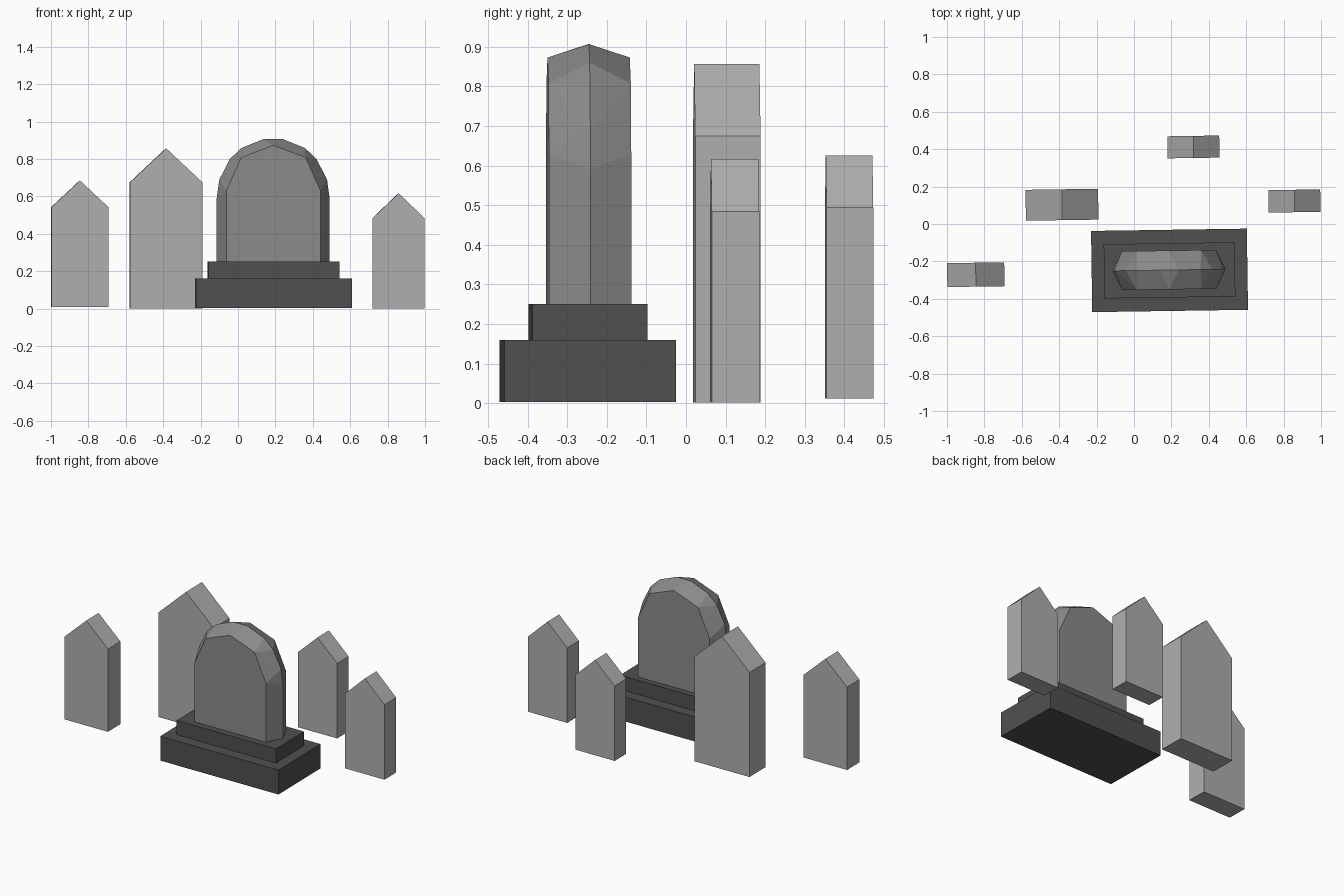
import bpy, bmesh, math

if "Cube" in bpy.data.objects:
    bpy.data.objects.remove(bpy.data.objects["Cube"])

TURN = math.radians(0.85)  # the whole plot is turned very slightly


def material(name, v):
    m = bpy.data.materials.new(name)
    m.diffuse_color = (v, v, v, 1)
    m.use_nodes = True
    m.node_tree.nodes["Principled BSDF"].inputs["Base Color"].default_value = m.diffuse_color
    return m


dark = material("dark_stone", 0.08)
mid = material("grey_stone", 0.26)
light = material("light_stone", 0.43)


def finish(name, bm, loc, mat):
    bmesh.ops.recalc_face_normals(bm, faces=bm.faces)
    me = bpy.data.meshes.new(name)
    bm.to_mesh(me)
    bm.free()
    ob = bpy.data.objects.new(name, me)
    ob.location = loc
    ob.rotation_euler.z = TURN
    me.materials.append(mat)
    bpy.context.collection.objects.link(ob)
    return ob


def prism(name, profile, depth, loc, mat):
    """Extrude an (x, z) profile along y, centred on loc."""
    bm = bmesh.new()
    face = bm.faces.new([bm.verts.new((x, -depth / 2, z)) for x, z in profile])
    ext = bmesh.ops.extrude_face_region(bm, geom=[face])["geom"]
    bmesh.ops.translate(bm, vec=(0, depth, 0),
                        verts=[v for v in ext if isinstance(v, bmesh.types.BMVert)])
    return finish(name, bm, loc, mat)


# stepped plinth
for name, w, d, z0, z1 in (("lower_plinth", 0.833, 0.434, 0.003, 0.16),
                           ("upper_plinth", 0.70, 0.29, 0.16, 0.251)):
    h = w / 2
    prism(name, [(-h, z0), (h, z0), (h, z1), (-h, z1)], d, (0.19, -0.248, 0), dark)

# main headstone: small outline front and back, larger rounded outline between
face_half = [(0.252, 0.25), (0.252, 0.63), (0.172, 0.808), (0, 0.873)]
ridge_half = [(0.302, 0.25), (0.302, 0.59), (0.288, 0.69), (0.232, 0.80),
              (0.168, 0.86), (0.05, 0.907)]
bm = bmesh.new()
for y, half in ((-0.104, face_half), (0, ridge_half), (0.104, face_half)):
    for x, z in half:
        for s in ((-1, 1) if x else (1,)):
            bm.verts.new((s * x, y, z))
bmesh.ops.convex_hull(bm, input=bm.verts)
bmesh.ops.dissolve_limit(bm, angle_limit=0.01, verts=bm.verts, edges=bm.edges)
finish("main_headstone", bm, (0.188, -0.246, 0), mid)

# small gabled headstones: x, y, width, depth, bottom, shoulder, peak
stones = {
    "left_headstone": (-0.846, -0.271, 0.306, 0.128, 0.010, 0.542, 0.685),
    "large_headstone": (-0.385, 0.103, 0.388, 0.165, 0.002, 0.675, 0.857),
    "right_headstone": (0.858, 0.123, 0.277, 0.12, 0.002, 0.484, 0.617),
    "back_headstone": (0.318, 0.412, 0.277, 0.118, 0.012, 0.494, 0.625),
}
for name, (x, y, w, d, b, s, p) in stones.items():
    h = w / 2
    prism(name, [(-h, b), (h, b), (h, s), (0, p), (-h, s)], d, (x, y, 0), light)
